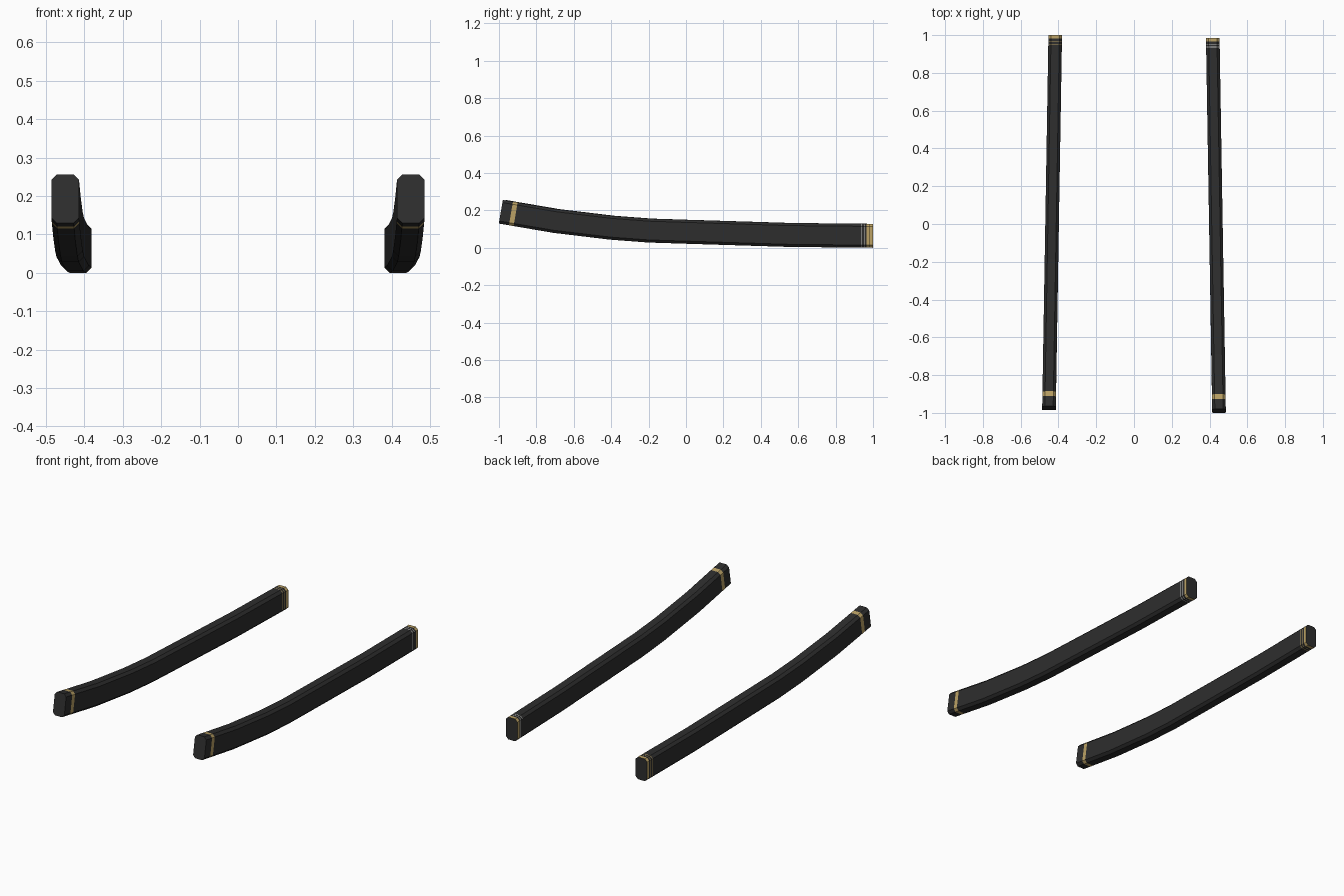
import bpy, bmesh, math
from mathutils import Vector

if "Cube" in bpy.data.objects:
    bpy.data.objects.remove(bpy.data.objects["Cube"])


def material(name, rgb):
    m = bpy.data.materials.new(name)
    m.diffuse_color = (*rgb, 1)
    m.use_nodes = True
    m.node_tree.nodes["Principled BSDF"].inputs["Base Color"].default_value = m.diffuse_color
    return m


BLACK = material("black lacquer", (0.027, 0.027, 0.027))
GOLD = material("gold trim", (0.50, 0.36, 0.13))
SILVER = material("silver line", (0.60, 0.60, 0.58))

# Curved centre line of a sheath: (y, z), front to back
PATH = [(-0.99, 0.1925), (-0.7, 0.143), (-0.4, 0.107), (-0.2, 0.092),
        (0.0, 0.0855), (0.55, 0.0685), (0.985, 0.064)]
# Painted rings: (start y, end y, material slot)
RINGS = [(-0.936, -0.911, 1), (0.935, 0.939, 2), (0.951, 0.954, 2), (0.966, 0.985, 1)]
W, H, C = 0.036, 0.064, 0.014   # half width, half height, chamfer
SECTION = [(-W + C, -H), (W - C, -H), (W, -H + C), (W, H - C),
           (W - C, H), (-W + C, H), (-W, H - C), (-W, -H + C)]


def height(y):
    for (y0, z0), (y1, z1) in zip(PATH, PATH[1:]):
        if y <= y1:
            return z0 + (z1 - z0) * (y - y0) / (y1 - y0)
    return PATH[-1][1]


def slope(y):
    # Smoothed slope, flat at the back end
    a, b = max(y - 0.12, -0.99), min(y + 0.12, 0.985)
    return 0.0 if y > 0.9 else (height(b) - height(a)) / (b - a)


def sheath(name, side, shift, line_material):
    bm = bmesh.new()
    ys = sorted({p[0] for p in PATH} | {v for r in RINGS for v in r[:2]})
    loops = []
    for y in ys:
        ang = math.atan(slope(y))
        cx = 0.45 + (0.417 - 0.45) * (y + 0.99) / 1.975
        loops.append([bm.verts.new((side * (cx + u), y + shift - v * math.sin(ang),
                                    height(y) + v * math.cos(ang))) for u, v in SECTION])
    # Body walls, with rings coloured by position
    for i in range(len(ys) - 1):
        mid = (ys[i] + ys[i + 1]) / 2
        slot = next((s for a, b, s in RINGS if a < mid < b), 0)
        for k in range(8):
            j = (k + 1) % 8
            f = bm.faces.new((loops[i][k], loops[i][j], loops[i + 1][j], loops[i + 1][k]))
            f.material_index = slot
    bm.faces.new(loops[0])
    # Mouth at the back: gold rim around a dark panel
    mouth = bm.faces.new(loops[-1])
    rim = bmesh.ops.inset_individual(bm, faces=[mouth], thickness=0.014)
    for f in rim["faces"]:
        f.material_index = 1
    mouth.material_index = 0
    bmesh.ops.recalc_face_normals(bm, faces=bm.faces[:])
    me = bpy.data.meshes.new(name)
    bm.to_mesh(me)
    bm.free()
    for m in (BLACK, GOLD, line_material):
        me.materials.append(m)
    ob = bpy.data.objects.new(name, me)
    bpy.context.collection.objects.link(ob)


sheath("right_sheath", 1, 0.0, SILVER)
sheath("left_sheath", -1, 0.015, GOLD)
